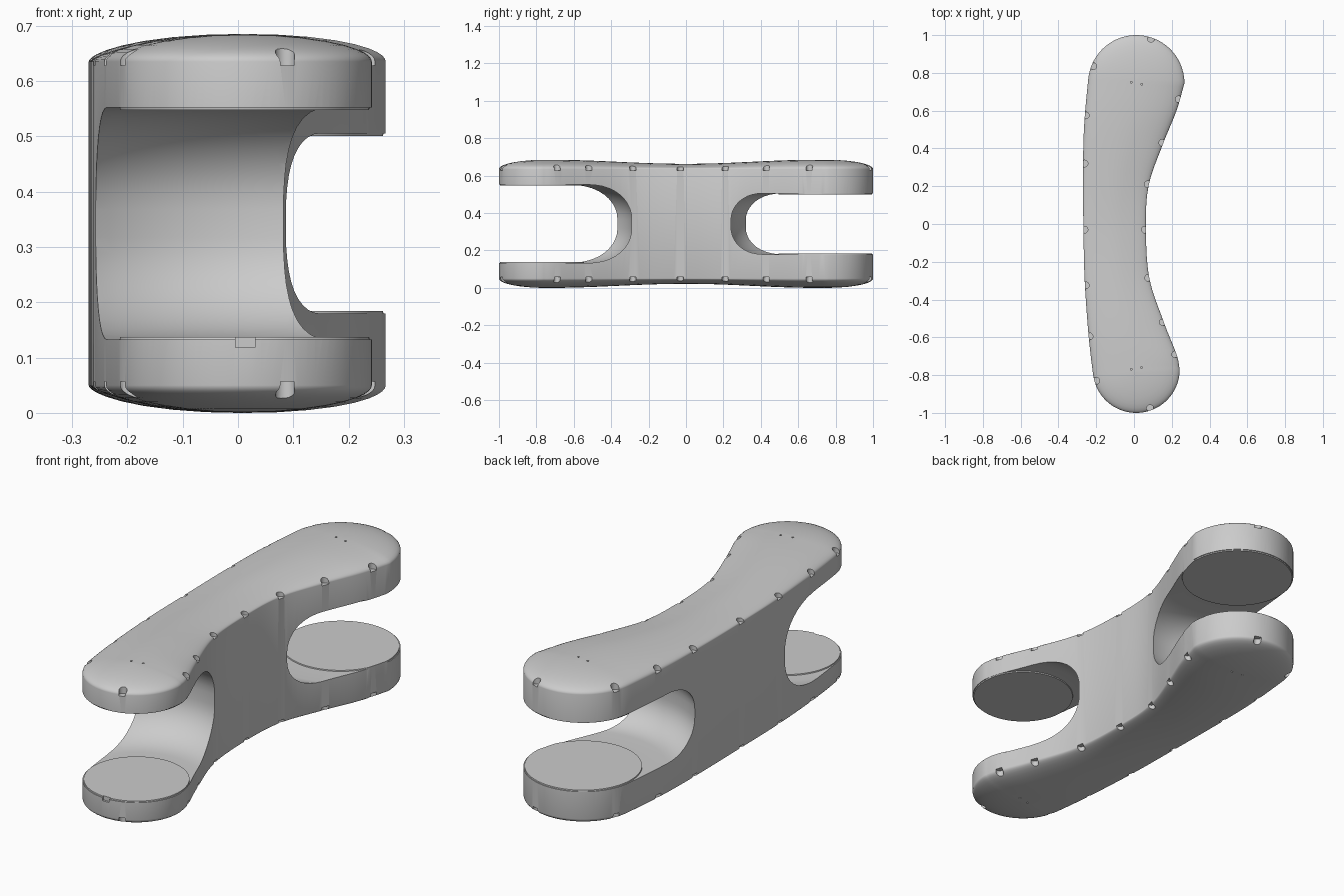
import bpy, bmesh, math
from mathutils import Vector

if "Cube" in bpy.data.objects:
    bpy.data.objects.remove(bpy.data.objects["Cube"])

H = 0.685
MID = H / 2
C1, R1 = Vector((0.012, 0.745)), 0.255    # wide end
C2, R2 = Vector((0.012, -0.77)), 0.23     # narrow end


def spline(pts, n=8):
    """Catmull-Rom through the points, end points included."""
    p = [Vector(q) for q in pts]
    p = [2 * p[0] - p[1]] + p + [2 * p[-1] - p[-2]]
    out = []
    for i in range(1, len(p) - 2):
        a, b, c, d = p[i - 1:i + 3]
        for k in range(n):
            t = k / n
            out.append(0.5 * (2 * b + (c - a) * t + (2 * a - 5 * b + 4 * c - d) * t * t
                              + (3 * b - a - 3 * c + d) * t ** 3))
    return out + [p[-2]]


def arc(c, r, a0, a1, n=40):
    return [c + r * Vector((math.cos(math.radians(a0 + (a1 - a0) * i / n)),
                            math.sin(math.radians(a0 + (a1 - a0) * i / n)))) for i in range(n + 1)]


def make_object(name, bm):
    bmesh.ops.recalc_face_normals(bm, faces=bm.faces)
    me = bpy.data.meshes.new(name)
    bm.to_mesh(me)
    bm.free()
    ob = bpy.data.objects.new(name, me)
    bpy.context.collection.objects.link(ob)
    return ob


# Plan outline, each point paired with a point on the centre spine
left = spline([(-0.242, 0.772), (-0.26, 0.58), (-0.268, 0.42), (-0.27, 0.2), (-0.268, 0),
               (-0.262, -0.28), (-0.244, -0.55), (-0.23, -0.69), (-0.217, -0.794)])
right = spline([(0.267, 0.745), (0.225, 0.6), (0.152, 0.42), (0.079, 0.21), (0.063, 0),
                (0.08, -0.28), (0.158, -0.52), (0.225, -0.69), (0.242, -0.77)])
spine = [(a + b) / 2 for a, b in zip(left, right)]
top_arc = arc(C1, R1, 0, 174)
low_arc = arc(C2, R2, 186, 360)
outline = ([(p, spine[0]) for p in top_arc] + list(zip(left, spine))[1:-1]
           + [(p, spine[-1]) for p in low_arc] + list(zip(right, spine))[-2:0:-1])


def crown(p, d):
    """Height of the domed top at distance d from the rim."""
    s = min(abs(p.y) / 0.7, 1)
    s = s * s * (3 - 2 * s)
    u = max(0, 1 - d / 0.25)
    return 0.635 + (0.03 + 0.02 * s) * math.sqrt(1 - u * u)


# Solid body with domed top and bottom
bm = bmesh.new()
rings = []
steps = [0, 0.006, 0.025, 0.06, 0.12, 0.22, 0.36, 0.55, 0.77, 1]
for sign in (1, -1):
    for t in (steps[::-1] if sign > 0 else steps):
        ring = []
        for p, s in outline:
            q = p.lerp(s, t)
            z = crown(q, t * (s - p).length)
            ring.append(bm.verts.new((q.x, q.y, z if sign > 0 else H - z)))
        rings.append(ring)
n = len(outline)
for a, b in zip(rings, rings[1:]):
    for i in range(n):
        j = (i + 1) % n
        bm.faces.new((a[i], a[j], b[j], b[i]))
bmesh.ops.remove_doubles(bm, verts=bm.verts, dist=1e-5)
body = make_object("arm_body", bm)


def slot_cutter(name, c, half, disc, flat, deep, lip=0.005):
    """Revolved slot: flat disc seat, low step, then a filleted wall."""
    prof = [(0, half), (disc, half), (disc + 0.001, half + lip), (flat, half + lip)]
    rz = min(deep - flat, half * 0.9)
    for i in range(1, 11):
        a = math.pi / 2 * i / 10
        prof.append((flat + (deep - flat) * math.sin(a), half + lip - rz * (1 - math.cos(a))))
    prof += [(r, -z) for r, z in prof[::-1]]
    bm = bmesh.new()
    vs = [bm.verts.new((c.x + r, c.y, MID + z)) for r, z in prof]
    es = [bm.edges.new(e) for e in zip(vs, vs[1:])]
    bmesh.ops.spin(bm, geom=vs + es, cent=(c.x, c.y, 0), axis=(0, 0, 1),
                   angle=2 * math.pi, steps=96, use_merge=True)
    bmesh.ops.remove_doubles(bm, verts=bm.verts, dist=1e-5)
    return make_object(name, bm)


def add_post(bm, x, y, r, z0, z1, seg=14):
    ret = bmesh.ops.create_cone(bm, cap_ends=True, segments=seg, radius1=r, radius2=r, depth=z1 - z0)
    bmesh.ops.translate(bm, verts=ret["verts"], vec=(x, y, (z0 + z1) / 2))


# Rim notches and pin holes, top and bottom, plus one square notch at the front
notches = [(.09, .98), (-.215, .835), (.237, .66), (-.255, .575), (.15, .43), (-.262, .32),
           (.073, .21), (-.262, -.03), (.058, -.03), (.075, -.285), (-.255, -.325), (.153, -.52),
           (-.235, -.595), (.218, -.69), (-.2, -.83), (.085, -.975)]
holes = [(-.015, .75), (.04, .74), (-.015, -.77), (.04, -.76)]
bm = bmesh.new()
for x, y in notches:
    add_post(bm, x, y, 0.018, 0.628, 0.75)
    add_post(bm, x, y, 0.018, -0.065, H - 0.628)
for x, y in holes:
    add_post(bm, x, y, 0.005, 0.665, 0.75, 8)
    add_post(bm, x, y, 0.005, -0.065, 0.02, 8)
box = bmesh.ops.create_cube(bm, size=1)["verts"]
bmesh.ops.scale(bm, verts=box, vec=(0.035, 0.03, 0.06))
bmesh.ops.translate(bm, verts=box, vec=(0.013, -1.005, 0.148))

cutters = [slot_cutter("wide_slot_cutter", C1, 0.158, 0.25, 0.36, 0.51),
           slot_cutter("narrow_slot_cutter", C2, 0.205, 0.225, 0.28, 0.485),
           make_object("notch_cutter", bm)]

# Cut the slots and notches out of the body
bpy.context.view_layer.objects.active = body
body.select_set(True)
for c in cutters:
    c.hide_render = True
    m = body.modifiers.new(c.name, 'BOOLEAN')
    m.operation, m.solver, m.object = 'DIFFERENCE', 'EXACT', c
    bpy.ops.object.modifier_apply(modifier=m.name)
    bpy.data.objects.remove(c)

bpy.ops.object.shade_smooth_by_angle(angle=math.radians(32))
